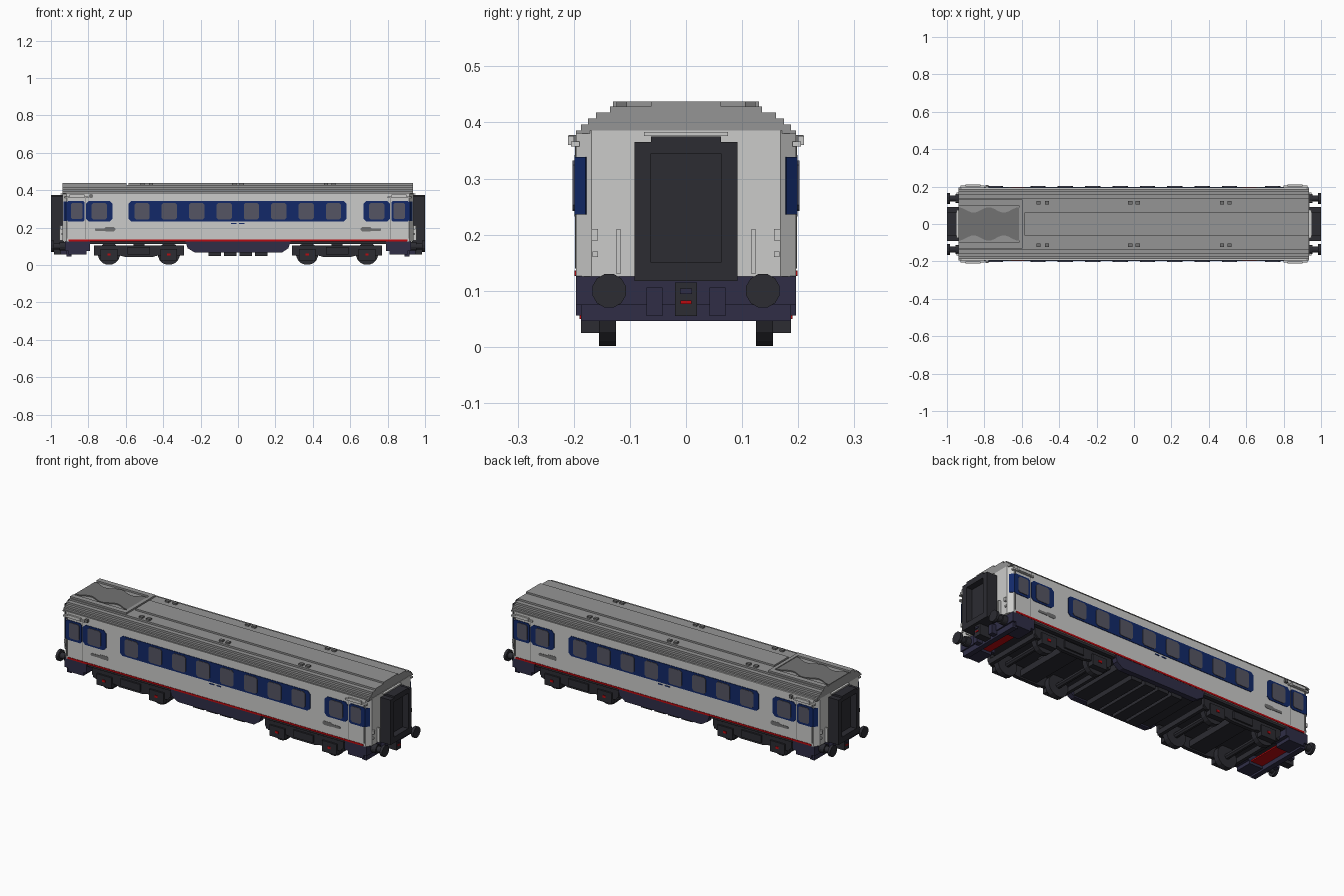
import bpy, bmesh, math
from mathutils import Vector

cube = bpy.data.objects.get("Cube")
if cube:
    bpy.data.objects.remove(cube, do_unlink=True)


def material(name, *rgb):
    m = bpy.data.materials.new(name)
    m.use_nodes = True
    m.diffuse_color = (*rgb, 1)
    m.node_tree.nodes["Principled BSDF"].inputs["Base Color"].default_value = (*rgb, 1)
    return m


LIGHT = material("light grey", .6, .6, .59)
ROOF = material("roof grey", .3, .3, .3)
MID = material("mid grey", .17, .17, .17)
DARK = material("charcoal", .025, .025, .032)
NAVY = material("navy", .029, .027, .062)
BLUE = material("blue", .006, .022, .14)
GLASS = material("window glass", .09, .09, .125)
RED = material("red", .5, .003, .005)

parts = {}
BOTH = (1, -1)


def part(name, mat):
    return parts.setdefault(name, (bmesh.new(), mat))[0]


def prism(name, mat, pts, axis, a, b):
    """Extrude a closed outline along an axis from a to b."""
    bm = part(name, mat)
    def place(p, d):
        return {"x": (d, p[0], p[1]), "y": (p[0], d, p[1]), "z": (p[0], p[1], d)}[axis]
    lo = [bm.verts.new(place(p, a)) for p in pts]
    hi = [bm.verts.new(place(p, b)) for p in pts]
    bm.faces.new(lo)
    bm.faces.new(hi[::-1])
    for i in range(len(pts)):
        j = (i + 1) % len(pts)
        bm.faces.new((lo[i], hi[i], hi[j], lo[j]))


def box(name, mat, x, y, z):
    prism(name, mat, [(x[0], y[0]), (x[1], y[0]), (x[1], y[1]), (x[0], y[1])], "z", *z)


def sym_box(name, mat, x, y, z, xs=BOTH, ys=BOTH):
    for sx in xs:
        for sy in ys:
            box(name, mat, [sx * v for v in x], [sy * v for v in y], z)


def disc(name, mat, c, r, axis, a, b, sides=16):
    pts = [(c[0] + r * math.cos(math.tau * (i + .5) / sides),
            c[1] + r * math.sin(math.tau * (i + .5) / sides)) for i in range(sides)]
    prism(name, mat, pts, axis, a, b)


def panel(name, mat, x, z, y, cut):
    """Upright plate with clipped corners on both sides of the car."""
    (l, r), (b, t) = x, z
    pts = [(l + cut, b), (r - cut, b), (r, b + cut), (r, t - cut),
           (r - cut, t), (l + cut, t), (l, t - cut), (l, b + cut)]
    for s in BOTH:
        prism(name, mat, pts, "y", s * .19, s * y)


def plan(x, y, cx, cy):
    half = [(x, -cy), (x, cy), (cx, y), (-cx, y), (-x, cy)]
    return half + [(-x, -cy), (-cx, -y), (cx, -y)]


# Body shell and stepped roof
prism("body_shell", LIGHT, plan(.938, .196, .917, .168), "z", .125, .386)
right = [(.196, .386), (.187, .386), (.187, .396), (.175, .396), (.175, .407), (.16, .407),
         (.16, .418), (.135, .418), (.135, .428)]
profile = [(.196, .38)] + right
prism("roof", ROOF, profile + [(-y, z) for y, z in reversed(profile)], "x", -.938, .936)
box("roof_ridge", ROOF, (-.585, .936), (-.062, .062), (.428, .437))
for s in BOTH:
    box("roof_ridge", ROOF, (-.938, -.6), (s * .1, s * .13), (.428, .437))
box("roof_ridge", ROOF, (-.615, -.595), (-.13, .13), (.428, .437))

# Scalloped equipment cover on one end of the roof
wave = [(-.938 + .322 * i / 24, .075 + .014 * math.cos(i * math.tau / 12)) for i in range(25)]
prism("roof_equipment", MID, wave + [(x, -y) for x, y in reversed(wave)], "z", .428, .434)

# Paired roof vents
for x in (-.51, -.465, -.02, .02, .47, .51):
    sym_box("roof_vents", MID, (x - .011, x + .011), (.105, .124), (.426, .437), xs=(1,))

# Blue window bands and glass
panel("window_band", BLUE, (-.585, .58), (.232, .342), .199, .015)
for i in range(8):
    x = -.513 + i * .1462
    panel("windows", GLASS, (x - .041, x + .041), (.242, .332), .202, .01)
for s in BOTH:
    def span(a, b):
        return sorted((s * a, s * b))
    panel("window_band", BLUE, span(.67, .812), (.232, .342), .199, .015)
    panel("door_band", BLUE, span(.82, .915), (.232, .342), .199, .008)
    panel("windows", GLASS, span(.7, .782), (.242, .332), .202, .01)
    panel("door_windows", GLASS, span(.832, .894), (.245, .332), .202, .008)
    for t in BOTH:
        corner = [(.913, .19), (.913, .199), (.919, .199), (.934, .179), (.926, .176)]
        prism("corner_band", BLUE, [(s * x, t * y) for x, y in corner], "z", .236, .338)
    # Grey service plates and seams beside the doors
    panel("service_plates", MID, span(.695, .765), (.182, .196), .198, .004)
    panel("service_plates", ROOF, span(.655, .715), (.18, .202), .1975, .008)
    for seam in (.815, .908):
        panel("door_seams", MID, span(seam, seam + .003), (.14, .36), .1975, 0.001)
panel("small_side_marks", BLUE, (-.038, -.008), (.218, .224), .198, .001)
panel("small_side_marks", BLUE, (.006, .034), (.218, .224), .198, .001)

# Red waist stripe
panel("red_stripe", RED, (-.905, .905), (.126, .136), .1985, .001)

# Door rain strips and side lamps
sym_box("rain_strips", LIGHT, (.8, .928), (.19, .205), (.357, .366))
sym_box("rain_strips", LIGHT, (.82, .9), (.2, .21), (.36, .376))
sym_box("side_lamps", MID, (.777, .793), (.19, .209), (.362, .378), xs=(-1,))

# Underfloor: dark floor, centre skirts, ribs and equipment
box("floor", DARK, (-.915, .915), (-.19, .19), (.112, .127))
for s in BOTH:
    skirt = [(-.28, .126), (-.27, .09), (-.23, .066), (.235, .066), (.27, .09), (.28, .126)]
    prism("centre_skirt", NAVY, skirt, "y", s * .165, s * .196)
box("centre_floor", DARK, (-.24, .24), (-.17, .17), (.074, .12))
for i in range(4):
    x = -.125 + i * .083
    box("underfloor_boxes", DARK, (x - .033, x + .033), (-.17, .17), (.047, .075))

# End skirts and headstock
sym_box("end_skirts", NAVY, (.79, .915), (.1, .196), (.075, .126))
sym_box("end_skirts", DARK, (.81, .905), (.1, .196), (.056, .076))
for s in BOTH:
    box("headstock", NAVY, (s * .89, s * .925), (-.196, .196), (.075, .126))
    box("headstock", DARK, (s * .89, s * .918), (-.187, .187), (.046, .076))
    box("red_end_plates", RED, (s * .82, s * .89), (-.1, .1), (.07, .078))

    # Gangway frame around a recessed door
    for t in BOTH:
        box("gangway_frame", DARK, (s * .93, s * 1), (t * .062, t * .092), (.117, .365))
    box("gangway_frame", DARK, (s * .93, s * 1), (-.062, .062), (.117, .15))
    box("gangway_frame", DARK, (s * .93, s * 1), (-.062, .062), (.345, .375))
    box("gangway_door", DARK, (s * .93, s * .965), (-.062, .062), (.15, .345))
    box("gangway_canopy", LIGHT, (s * .93, s * .95), (-.075, .075), (.376, .383))

    # Coupler
    box("coupler", DARK, (s * .9, s * .985), (-.02, .02), (.055, .115))
    box("coupler_face", NAVY, (s * .98, s * .99), (-.011, .011), (.094, .104))
    box("coupler_mark", RED, (s * .98, s * .988), (-.01, .01), (.076, .083))

    # Buffers
    for t in BOTH:
        c = (t * .137, .1)
        disc("buffer_shanks", DARK, c, .017, "x", s * .9, s * .99)
        disc("buffer_collars", DARK, c, .024, "x", s * .92, s * .955)
        disc("buffer_heads", DARK, c, .031, "x", s * .985, s * 1, 12)
sym_box("hoses", NAVY, (.91, .95), (.042, .07), (.055, .106))

# End handrails and lamps
sym_box("end_handrails", LIGHT, (.935, .955), (.117, .124), (.13, .21))
sym_box("end_lamps", LIGHT, (.93, .95), (.157, .168), (.19, .21))
sym_box("end_lamps", LIGHT, (.93, .945), (.157, .167), (.16, .17))

# Bogies
for bx in (-.53, .53):
    box("bogie_pivots", DARK, (bx - .03, bx + .03), (-.05, .05), (.06, .115))
    box("bogie_bolsters", DARK, (bx - .05, bx + .05), (-.165, .165), (.05, .085))
    for s in BOTH:
        side = [(-.24, .07), (-.24, .105), (.24, .105), (.24, .07), (.22, .05),
                (.1, .05), (.07, .042), (-.07, .042), (-.1, .05), (-.22, .05)]
        prism("bogie_frames", DARK, [(bx + x, z) for x, z in side], "y", s * .158, s * .178)
        box("spring_boxes", DARK, (bx - .06, bx + .06), (s * .16, s * .187), (.055, .095))
        box("bogie_beams", DARK, (bx + s * .222, bx + s * .24), (-.17, .17), (.05, .078))
        wx = bx + s * .16
        disc("axles", DARK, (wx, .06), .015, "y", -.16, .16, 8)
        for t in BOTH:
            disc("wheels", DARK, (wx, .06), .06, "y", t * .125, t * .155)
            box("axle_boxes", DARK, (wx - .045, wx + .045), (t * .155, t * .187), (.025, .085))
            box("axle_caps", RED, (wx - .009, wx + .009), (t * .185, t * .19), (.05, .062))

# Turn every collected part into an object
for name, (bm, mat) in parts.items():
    bmesh.ops.recalc_face_normals(bm, faces=bm.faces)
    mesh = bpy.data.meshes.new(name)
    bm.to_mesh(mesh)
    bm.free()
    mesh.materials.append(mat)
    bpy.context.scene.collection.objects.link(bpy.data.objects.new(name, mesh))
